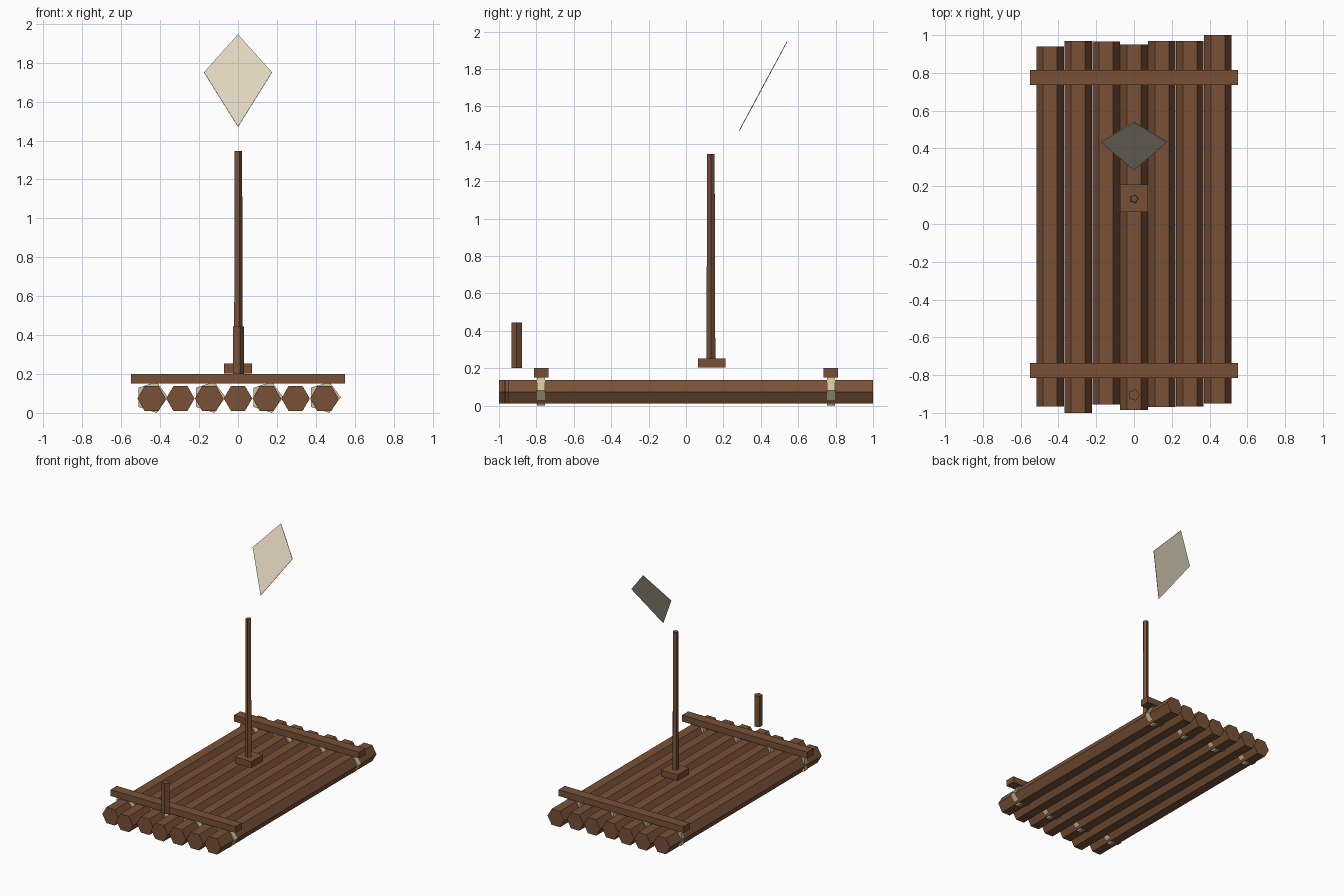
import bpy, bmesh
from math import cos, sin, tau
from mathutils import Vector

cube = bpy.data.objects.get("Cube")
if cube:
    bpy.data.objects.remove(cube)


def material(name, rgb):
    mat = bpy.data.materials.new(name)
    mat.use_nodes = True
    mat.diffuse_color = (*rgb, 1)
    mat.node_tree.nodes["Principled BSDF"].inputs["Base Color"].default_value = (*rgb, 1)
    return mat


wood = material("brown wood", (0.19, 0.082, 0.038))
rope = material("tan rope", (0.63, 0.54, 0.32))
cloth = material("cream cloth", (0.75, 0.66, 0.51))


def finish(name, bm, mat):
    bmesh.ops.recalc_face_normals(bm, faces=bm.faces)
    mesh = bpy.data.meshes.new(name)
    bm.to_mesh(mesh)
    bm.free()
    mesh.materials.append(mat)
    obj = bpy.data.objects.new(name, mesh)
    bpy.context.collection.objects.link(obj)
    return obj


def prism(name, mat, sides, start, end, r_start, r_end=None):
    """Straight prism along y or z, with its first corner pointing to +x."""
    start, end = Vector(start), Vector(end)
    axis = (end - start).normalized()
    side = Vector((1, 0, 0))
    up = axis.cross(side)
    bm = bmesh.new()
    rings = []
    for centre, r in ((start, r_start), (end, r_end or r_start)):
        rings.append([bm.verts.new(centre + r * (cos(tau * i / sides) * side + sin(tau * i / sides) * up))
                      for i in range(sides)])
    a, b = rings
    bm.faces.new(a)
    bm.faces.new(b)
    for i in range(sides):
        j = (i + 1) % sides
        bm.faces.new((a[i], a[j], b[j], b[i]))
    return finish(name, bm, mat)


def box(name, mat, centre, size):
    bm = bmesh.new()
    bmesh.ops.create_cube(bm, size=1)
    bmesh.ops.scale(bm, vec=size, verts=bm.verts)
    bmesh.ops.translate(bm, vec=centre, verts=bm.verts)
    return finish(name, bm, mat)


# Deck logs of uneven length, every second one lashed to the crossbars
log_ends = [(-0.965, 0.94), (-1.0, 0.97), (-0.955, 0.965), (-0.985, 0.95),
            (-0.97, 0.968), (-0.965, 0.97), (-0.95, 1.0)]
for i, (front, back) in enumerate(log_ends):
    x = (i - 3) * 0.148
    prism(f"log_{i + 1}", wood, 6, (x, front, 0.074), (x, back, 0.074), 0.073)
    if i % 2 == 0:
        for place, y in (("front", -0.775), ("back", 0.775)):
            prism(f"{place}_lashing_{i + 1}", rope, 5, (x, y - 0.021, 0.08), (x, y + 0.021, 0.08), 0.084)

# Crossbars
for place, y in (("front", -0.775), ("back", 0.775)):
    box(f"{place}_crossbar", wood, (0, y, 0.175), (1.1, 0.078, 0.05))

# Mast, its foot and the short front post
box("mast_foot", wood, (0, 0.137, 0.228), (0.146, 0.146, 0.05))
prism("mast", wood, 5, (0, 0.133, 0.25), (0, 0.133, 1.345), 0.025, 0.021)
prism("front_post", wood, 5, (0, -0.905, 0.2), (0, -0.905, 0.445), 0.0305)

# Leaning diamond sail
bm = bmesh.new()
corners = [(0, 0.285, 1.47), (0.175, 0.435, 1.75), (0, 0.54, 1.945), (-0.175, 0.435, 1.75)]
bm.faces.new([bm.verts.new(c) for c in corners])
sail = finish("diamond_sail", bm, cloth)
thickness = sail.modifiers.new("Thickness", "SOLIDIFY")
thickness.thickness = 0.004
thickness.offset = 0
